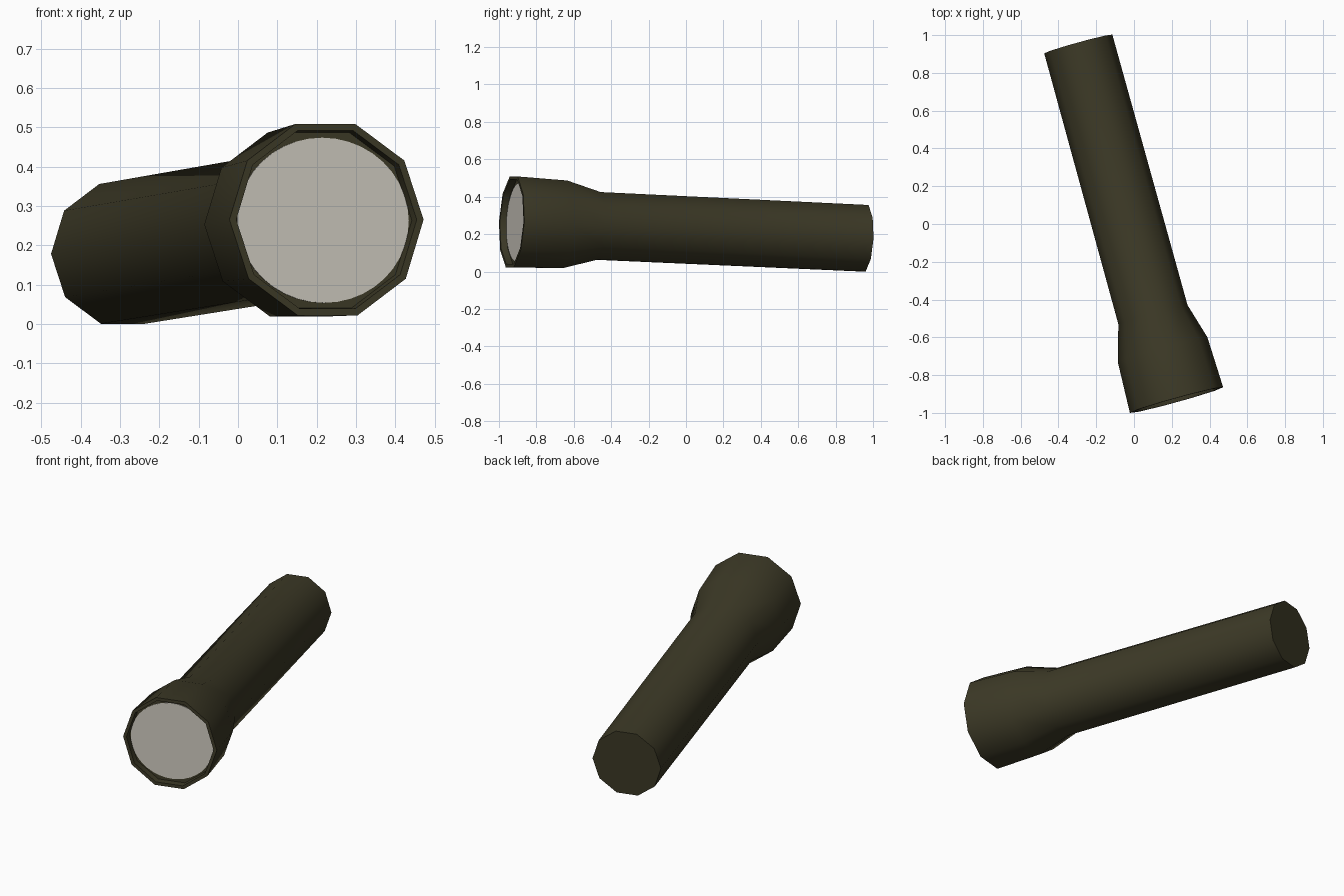
import bpy, bmesh, math
from mathutils import Vector, Matrix

if "Cube" in bpy.data.objects:
    bpy.data.objects.remove(bpy.data.objects["Cube"])

SIDES = 10
back = Vector((-0.295, 0.953, 0.178))     # centre of the tail cap
front = Vector((0.225, -0.932, 0.265))    # centre of the front rim
length = (front - back).length

# Local frame: X horizontal, Y up, Z along the torch towards the lens
axis = (front - back).normalized()
side = Vector((0, 0, 1)).cross(axis).normalized()
up = axis.cross(side)
frame = Matrix((side, up, axis)).transposed().to_4x4()
frame.translation = back


def material(name, srgb):
    m = bpy.data.materials.new(name)
    lin = [((c / 255 + 0.055) / 1.055) ** 2.4 for c in srgb]
    m.diffuse_color = (*lin, 1)
    m.use_nodes = True
    m.node_tree.nodes["Principled BSDF"].inputs["Base Color"].default_value = m.diffuse_color
    return m


def make_lathe(name, profile, sides, mat, squash=1.0):
    """Closed stack of rings from (distance along axis, radius) pairs."""
    bm = bmesh.new()
    rings = []
    for z, r in profile:
        rings.append([bm.verts.new((r * math.cos(a), squash * r * math.sin(a), z))
                      for a in (2 * math.pi * i / sides for i in range(sides))])
    for lo, hi in zip(rings, rings[1:]):
        for i in range(sides):
            j = (i + 1) % sides
            bm.faces.new((lo[i], lo[j], hi[j], hi[i]))
    bm.faces.new(rings[0][::-1])
    bm.faces.new(rings[-1])
    bm.transform(frame)
    mesh = bpy.data.meshes.new(name)
    bm.to_mesh(mesh)
    bm.free()
    mesh.materials.append(mat)
    obj = bpy.data.objects.new(name, mesh)
    bpy.context.collection.objects.link(obj)
    bpy.ops.object.select_all(action='DESELECT')
    obj.select_set(True)
    bpy.context.view_layer.objects.active = obj
    bpy.ops.object.shade_smooth_by_angle(angle=math.radians(45))
    return obj


olive = material("dark olive", (60, 57, 38))
glass = material("pale lens", (200, 196, 186))

# Handle, flared neck, head, rim and recessed floor in one turned shell
floor = length - 0.036
make_lathe("torch_body", [
    (0, 0.187), (1.488, 0.190), (1.680, 0.246), (length, 0.256),
    (length, 0.238), (floor, 0.235)], SIDES, olive)

# Slightly oval lens lying on the recessed floor
make_lathe("lens", [(floor - 0.002, 0.226), (floor + 0.003, 0.226)], 40, glass, 0.93)
